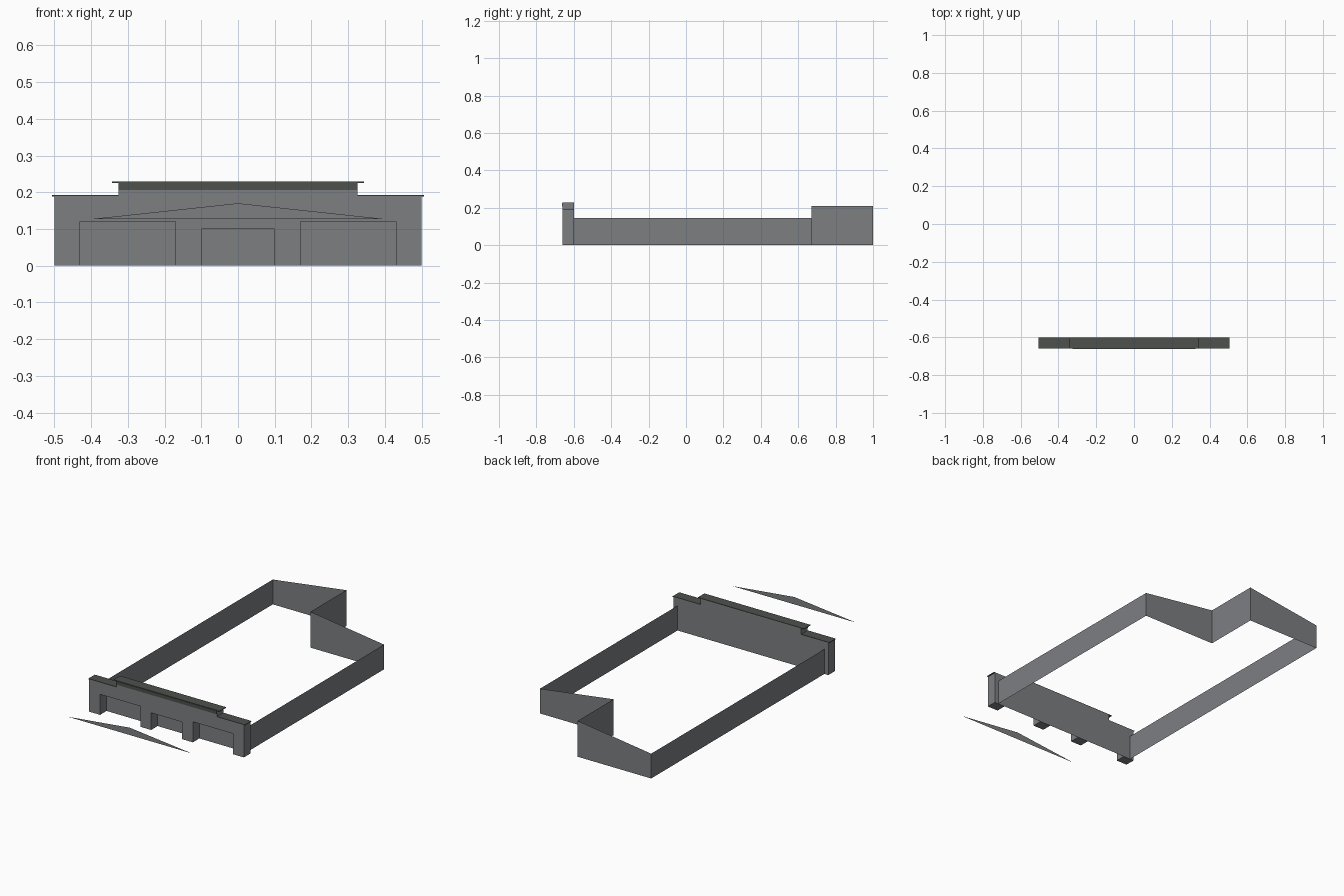
import bpy

if "Cube" in bpy.data.objects:
    bpy.data.objects.remove(bpy.data.objects["Cube"])

def material(name, rgb):
    m = bpy.data.materials.new(name)
    m.diffuse_color = (*rgb, 1)
    m.use_nodes = True
    m.node_tree.nodes["Principled BSDF"].inputs["Base Color"].default_value = m.diffuse_color
    return m

GREY = material("wall grey", (0.20, 0.212, 0.222))
DARK = material("dark trim", (0.075, 0.082, 0.075))

def make(name, verts, faces, mat):
    me = bpy.data.meshes.new(name)
    me.from_pydata(verts, [], faces)
    me.materials.append(mat)
    ob = bpy.data.objects.new(name, me)
    bpy.context.collection.objects.link(ob)
    return ob

def box(name, x0, x1, y0, y1, z0, z1, mat):
    v = [(x, y, z) for x in (x0, x1) for y in (y0, y1) for z in (z0, z1)]
    f = [(0, 1, 3, 2), (4, 6, 7, 5), (0, 4, 5, 1), (2, 3, 7, 6), (0, 2, 6, 4), (1, 5, 7, 3)]
    return make(name, v, f, mat)

FRONT, BACK = -0.66, -0.60

# Facade: stepped outline with three openings, closed by a solid back panel
step = [(0.5, 0), (0.5, 0.19), (0.325, 0.19), (0.325, 0.226)]
top = step + [(-x, z) for x, z in reversed(step)]
notches = []
for x0, x1, h in ((-0.43, -0.17, 0.12), (-0.1, 0.1, 0.10), (0.17, 0.43, 0.12)):
    notches += [(x0, 0), (x0, h), (x1, h), (x1, 0)]
outline = top + notches
n = len(outline)
verts = [(x, FRONT, z) for x, z in outline] + [(x, BACK, z) for x, z in outline]
faces = [tuple(range(n))[::-1]]
faces += [(i, (i + 1) % n, (i + 1) % n + n, i + n) for i in range(n)]
faces.append(tuple(range(n, n + len(top))))
make("facade", verts, faces, GREY)

# Dark band and thin copings along the facade top
box("parapet_band", -0.325, 0.325, FRONT - 0.002, FRONT + 0.001, 0.206, 0.226, DARK)
box("centre_coping", -0.343, 0.343, FRONT, BACK, 0.225, 0.229, DARK)
for side, a, b in (("left", -0.506, -0.325), ("right", 0.325, 0.506)):
    box(side + "_coping", a, b, FRONT, BACK, 0.188, 0.192, DARK)

# Thin hall walls with a stepped gable at the back, open above and below
path = [(-0.475, BACK, 0.145), (-0.475, 1, 0.145), (0, 1, 0.21),
        (0, 0.67, 0.21), (0.475, 0.67, 0.145), (0.475, BACK, 0.145)]
k = len(path)
make("hall_walls", [(x, y, 0) for x, y, z in path] + path,
     [(i + 1, i, i + k, i + 1 + k) for i in range(k - 1)], GREY)

# Flat pediment triangle standing out in front
make("pediment", [(-0.4, -1, 0.127), (0.4, -1, 0.127), (0, -1, 0.17)], [(0, 1, 2)], GREY)
